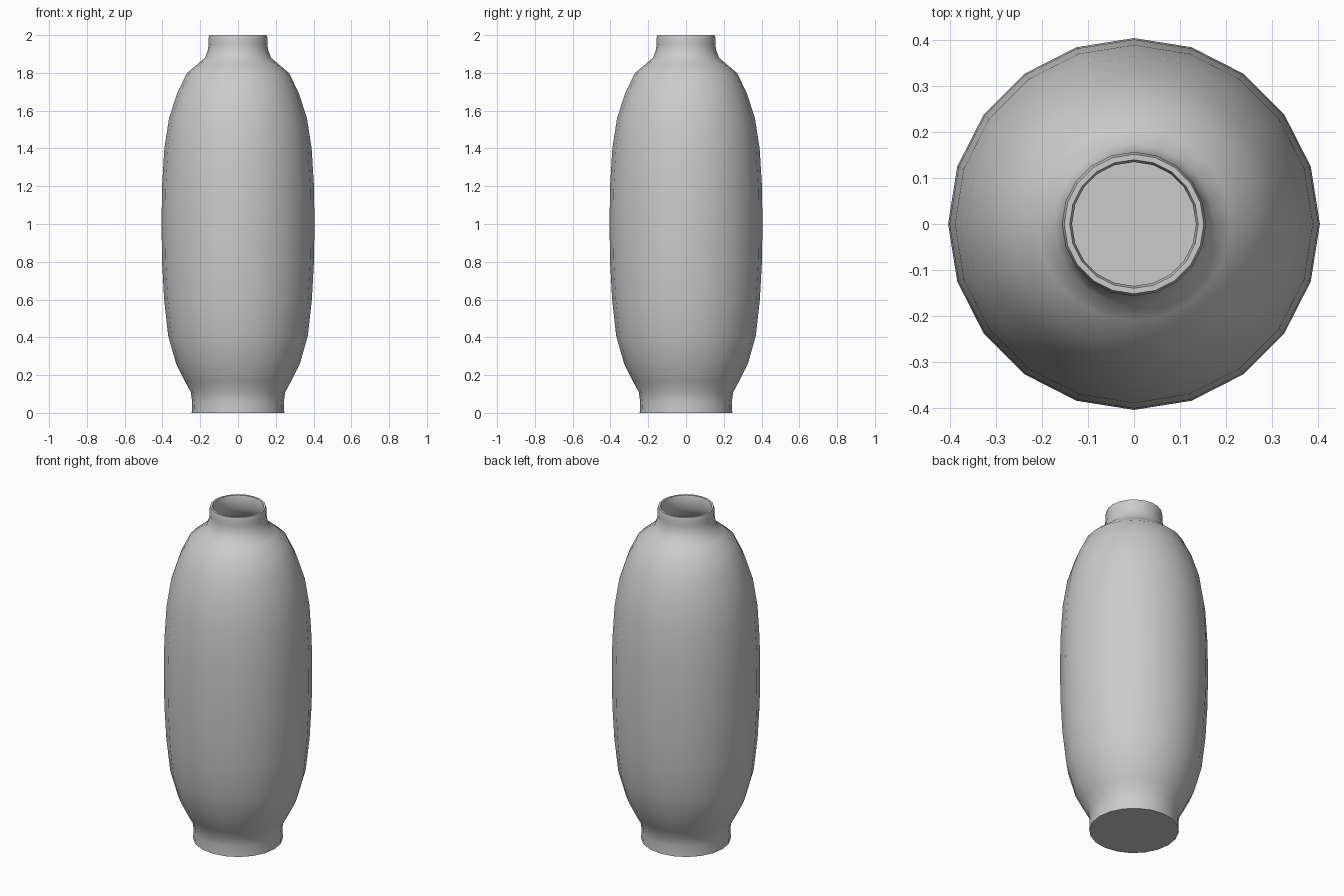
import bpy, bmesh, math

if "Cube" in bpy.data.objects:
    bpy.data.objects.remove(bpy.data.objects["Cube"])

SIDES = 20
WALL = 0.02

# Outer profile (radius, height), foot to lip
outer = [(0.245, 0), (0.243, 0.06), (0.25, 0.11), (0.28, 0.165), (0.328, 0.26),
         (0.37, 0.41), (0.391, 0.6), (0.402, 0.8), (0.405, 1.0), (0.402, 1.2),
         (0.39, 1.4), (0.365, 1.56), (0.323, 1.69), (0.27, 1.80), (0.21, 1.85),
         (0.175, 1.88), (0.16, 1.92), (0.155, 1.95), (0.157, 1.98), (0.152, 2.0)]
# Rounded lip, then inner wall down to a flat inner floor
lip = [(0.14, 2.0), (0.135, 1.98)]
inner = [(r - WALL, z) for r, z in reversed(outer[1:-2])]
inner[-1] = (outer[0][0] - WALL, WALL)
profile = outer + lip + inner

# Lathe the profile into rings, closing the foot and the inner floor
bm = bmesh.new()
rings = [[bm.verts.new((r * math.cos(2 * math.pi * i / SIDES),
                        r * math.sin(2 * math.pi * i / SIDES), z))
          for i in range(SIDES)] for r, z in profile]
for a, b in zip(rings, rings[1:]):
    for i in range(SIDES):
        j = (i + 1) % SIDES
        bm.faces.new((a[i], a[j], b[j], b[i]))
bm.faces.new(list(reversed(rings[0])))
bm.faces.new(rings[-1])
bmesh.ops.recalc_face_normals(bm, faces=bm.faces)

mesh = bpy.data.meshes.new("vase")
bm.to_mesh(mesh)
bm.free()
vase = bpy.data.objects.new("vase", mesh)
bpy.context.collection.objects.link(vase)

# Smooth body with a crisp foot edge
bpy.context.view_layer.objects.active = vase
vase.select_set(True)
bpy.ops.object.shade_smooth_by_angle(angle=math.radians(60))
